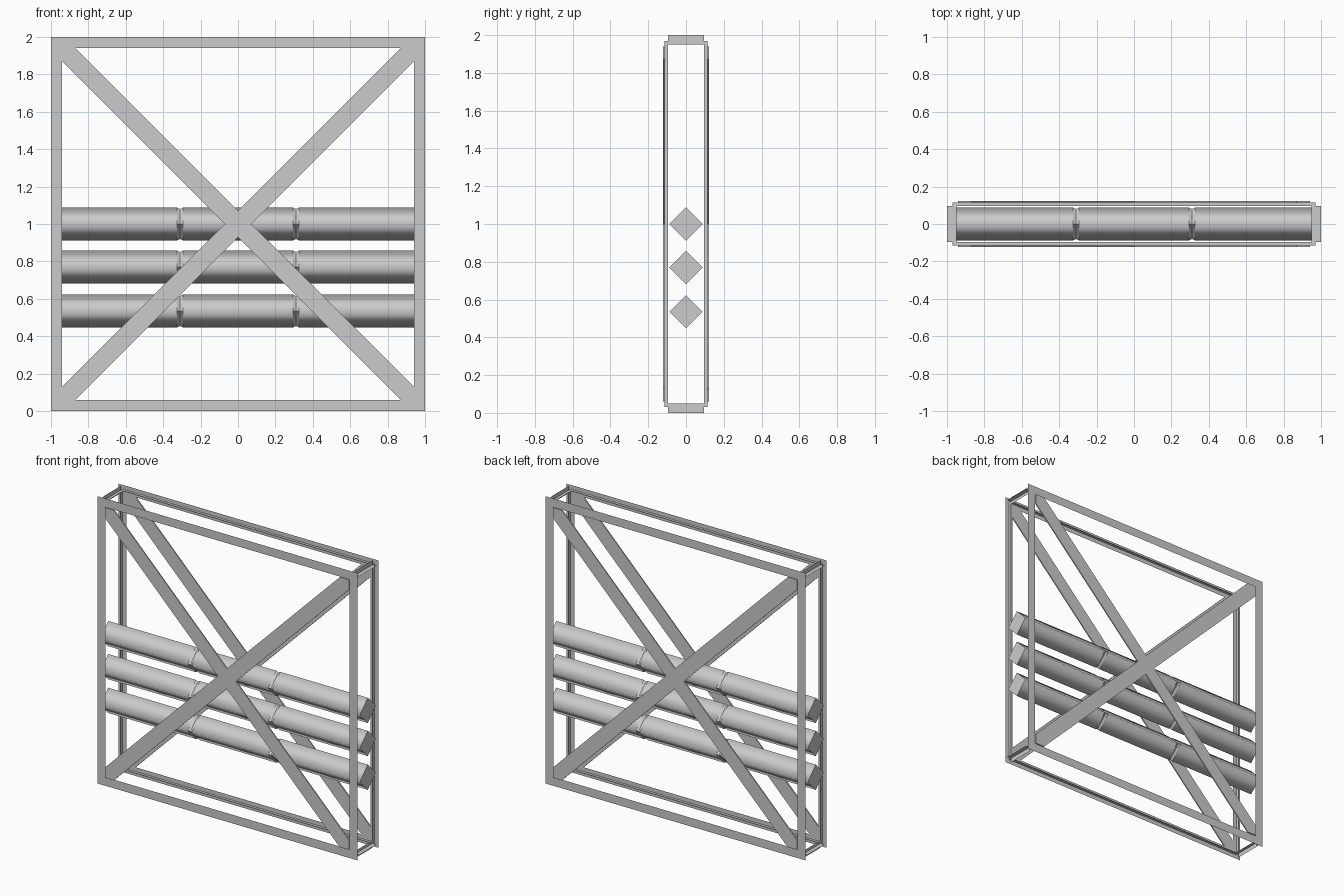
import bpy, bmesh, math

if "Cube" in bpy.data.objects:
    bpy.data.objects.remove(bpy.data.objects["Cube"])

Y_FLANGE, Y_LIP, Y_OUT = 0.115, 0.095, 0.123


def finish(name, bm):
    me = bpy.data.meshes.new(name)
    bm.to_mesh(me)
    bm.free()
    ob = bpy.data.objects.new(name, me)
    bpy.context.collection.objects.link(ob)
    return ob


def face(bm, pts, smooth=False):
    f = bm.faces.new([bm.verts.new(p) for p in pts])
    f.smooth = smooth
    return f


def corners(h):
    return [(-h, -h), (h, -h), (h, h), (-h, h)]


def build_side(name, s):
    # flat flange ring around the panel
    bm = bmesh.new()
    o, i, w = corners(1.0), corners(0.94), corners(0.97)
    for k in range(4):
        n = (k + 1) % 4
        q = [o[k], o[n], i[n], i[k]]
        pts = [(x, s * Y_FLANGE, z + 1) for x, z in q]
        face(bm, pts if s < 0 else pts[::-1])
        # web standing behind the flange
        (ax, az), (bx, bz) = w[k], w[n]
        face(bm, [(ax, s * Y_FLANGE, az + 1), (bx, s * Y_FLANGE, bz + 1),
                  (bx, s * Y_LIP, bz + 1), (ax, s * Y_LIP, az + 1)])
    finish(name + "_frame", bm)

    # crossed braces as one extruded outline
    bm = bmesh.new()
    arm = [(0.94, 0.87), (0.94, 0.94), (0.87, 0.94), (0, 0.07)]
    outline = []
    for k in range(4):
        c, d = round(math.cos(k * math.pi / 2)), round(math.sin(k * math.pi / 2))
        outline += [(c * x - d * z, d * x + c * z) for x, z in arm]
    f = face(bm, [(x, s * Y_FLANGE, z + 1) for x, z in outline])
    ext = bmesh.ops.extrude_face_region(bm, geom=[f], use_keep_orig=True)
    for v in ext["geom"]:
        if isinstance(v, bmesh.types.BMVert):
            v.co.y = s * Y_OUT
    bmesh.ops.recalc_face_normals(bm, faces=bm.faces)
    finish(name + "_cross_brace", bm)


build_side("front", -1)
build_side("back", 1)

# corner struts joining front and back, thin crossed plates
bm = bmesh.new()
for sx in (-1, 1):
    for sz in (-1, 1):
        for (x0, z0), (x1, z1) in (((0.97, 0.95), (0.97, 1.0)), ((0.95, 0.97), (1.0, 0.97))):
            face(bm, [(sx * x0, -Y_LIP, 1 + sz * z0), (sx * x1, -Y_LIP, 1 + sz * z1),
                      (sx * x1, Y_LIP, 1 + sz * z1), (sx * x0, Y_LIP, 1 + sz * z0)])
finish("corner_struts", bm)


def build_rod(name, zc, r=0.088):
    # four-sided rod in three lengths with narrow grooves at the joints
    bm = bmesh.new()

    def ring(x, rad):
        return [(x, rad * math.cos(k * math.pi / 2), zc + rad * math.sin(k * math.pi / 2))
                for k in range(4)]

    def tube(x0, r0, x1, r1, smooth):
        a = [bm.verts.new(p) for p in ring(x0, r0)]
        b = [bm.verts.new(p) for p in ring(x1, r1)]
        for k in range(4):
            n = (k + 1) % 4
            bm.faces.new([a[k], a[n], b[n], b[k]]).smooth = smooth

    g = 0.015
    for x0, x1 in ((-1, -0.31 - g), (-0.31 + g, 0.31 - g), (0.31 + g, 1)):
        tube(x0, r, x1, r, True)
    for x in (-0.31, 0.31):
        tube(x - g, r, x, r - 0.008, False)
        tube(x, r - 0.008, x + g, r, False)
    face(bm, ring(-1, r)[::-1])
    face(bm, ring(1, r))
    finish(name, bm)


for label, z in (("upper", 1.0), ("middle", 0.77), ("lower", 0.535)):
    build_rod(label + "_rod", z)
